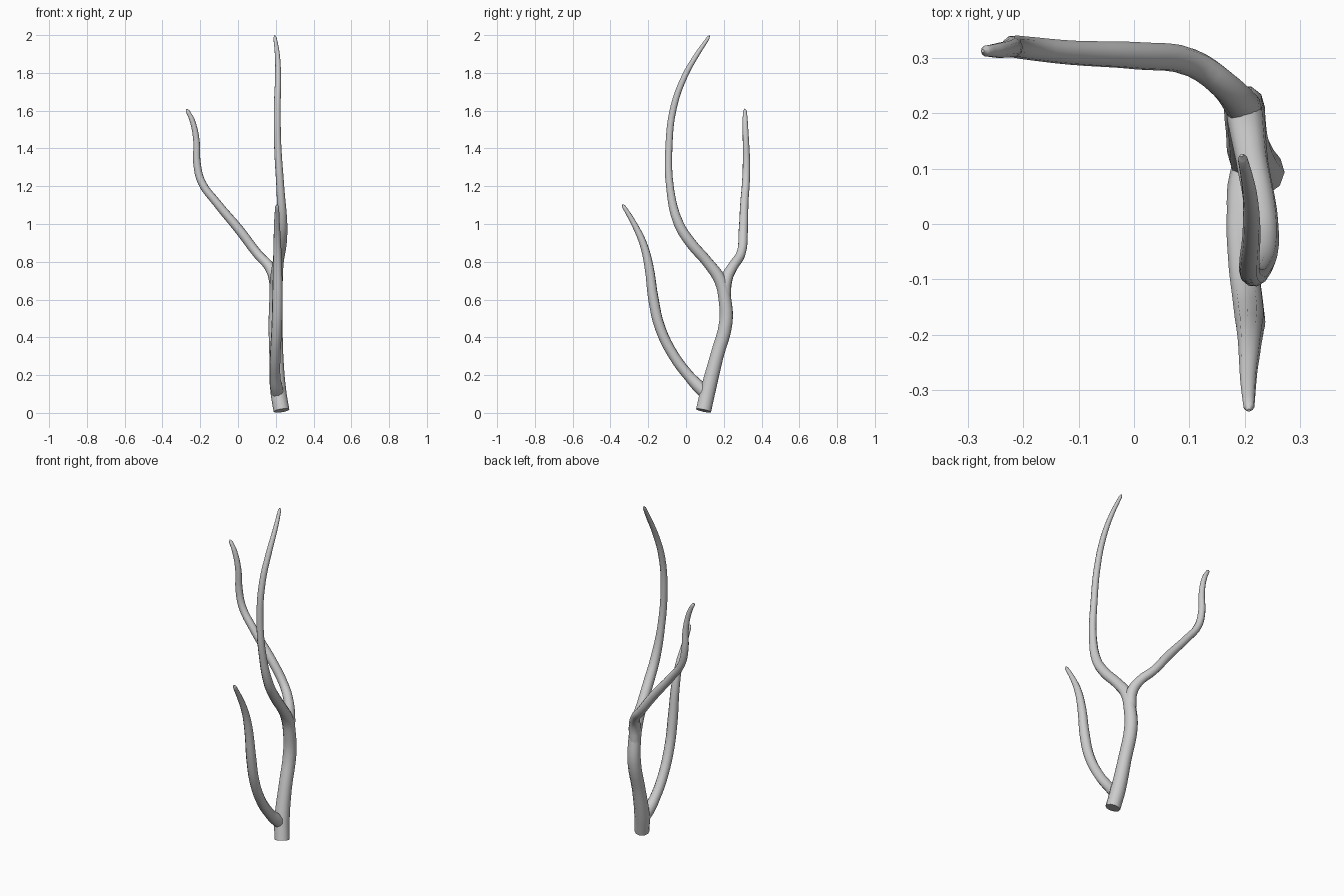
import bpy


def limb(name, pts):
    """Tapered smooth tube through (x, y, z, radius) points."""
    cu = bpy.data.curves.new(name, 'CURVE')
    cu.dimensions = '3D'
    cu.bevel_depth = 1.0
    cu.bevel_resolution = 3
    cu.resolution_u = 4
    cu.use_fill_caps = True
    sp = cu.splines.new('BEZIER')
    sp.bezier_points.add(len(pts) - 1)
    for bp, (x, y, z, r) in zip(sp.bezier_points, pts):
        bp.co = (x, y, z)
        bp.radius = r
        bp.handle_left_type = bp.handle_right_type = 'AUTO'
    ob = bpy.data.objects.new(name, cu)
    bpy.context.collection.objects.link(ob)
    bpy.ops.object.select_all(action='DESELECT')
    ob.select_set(True)
    bpy.context.view_layer.objects.active = ob
    bpy.ops.object.convert(target='MESH')
    bpy.ops.object.shade_smooth_by_angle(angle=0.9)
    return bpy.context.object


# Trunk running on into the tallest branch
limb("main_stem", [
    (0.230, 0.093, 0.012, 0.042), (0.213, 0.117, 0.12, 0.042),
    (0.203, 0.163, 0.30, 0.037), (0.199, 0.211, 0.48, 0.037),
    (0.201, 0.206, 0.60, 0.035), (0.203, 0.182, 0.70, 0.034),
    (0.213, 0.112, 0.80, 0.029), (0.229, 0.025, 0.90, 0.029),
    (0.234, -0.038, 1.00, 0.027), (0.225, -0.083, 1.18, 0.021),
    (0.210, -0.090, 1.42, 0.019), (0.208, -0.065, 1.62, 0.018),
    (0.212, -0.008, 1.78, 0.016), (0.208, 0.060, 1.90, 0.013),
    (0.196, 0.117, 1.985, 0.009), (0.194, 0.124, 1.998, 0.003)])

# Branch reaching back and to the left
limb("rear_branch", [
    (0.199, 0.206, 0.60, 0.032), (0.194, 0.215, 0.71, 0.032),
    (0.165, 0.248, 0.775, 0.027), (0.105, 0.290, 0.84, 0.025),
    (0.010, 0.303, 0.965, 0.025), (-0.115, 0.309, 1.115, 0.022),
    (-0.192, 0.317, 1.22, 0.021), (-0.217, 0.320, 1.32, 0.020),
    (-0.220, 0.317, 1.44, 0.017), (-0.243, 0.313, 1.55, 0.014),
    (-0.267, 0.312, 1.598, 0.010), (-0.273, 0.312, 1.609, 0.003)])

# Low branch reaching forward
limb("front_branch", [
    (0.214, 0.118, 0.09, 0.034), (0.202, 0.065, 0.142, 0.034),
    (0.196, 0.020, 0.19, 0.029), (0.197, -0.063, 0.30, 0.028),
    (0.205, -0.137, 0.45, 0.028), (0.209, -0.172, 0.60, 0.028),
    (0.209, -0.197, 0.78, 0.024), (0.208, -0.228, 0.90, 0.020),
    (0.206, -0.280, 1.01, 0.015), (0.207, -0.329, 1.092, 0.010),
    (0.207, -0.336, 1.103, 0.003)])
